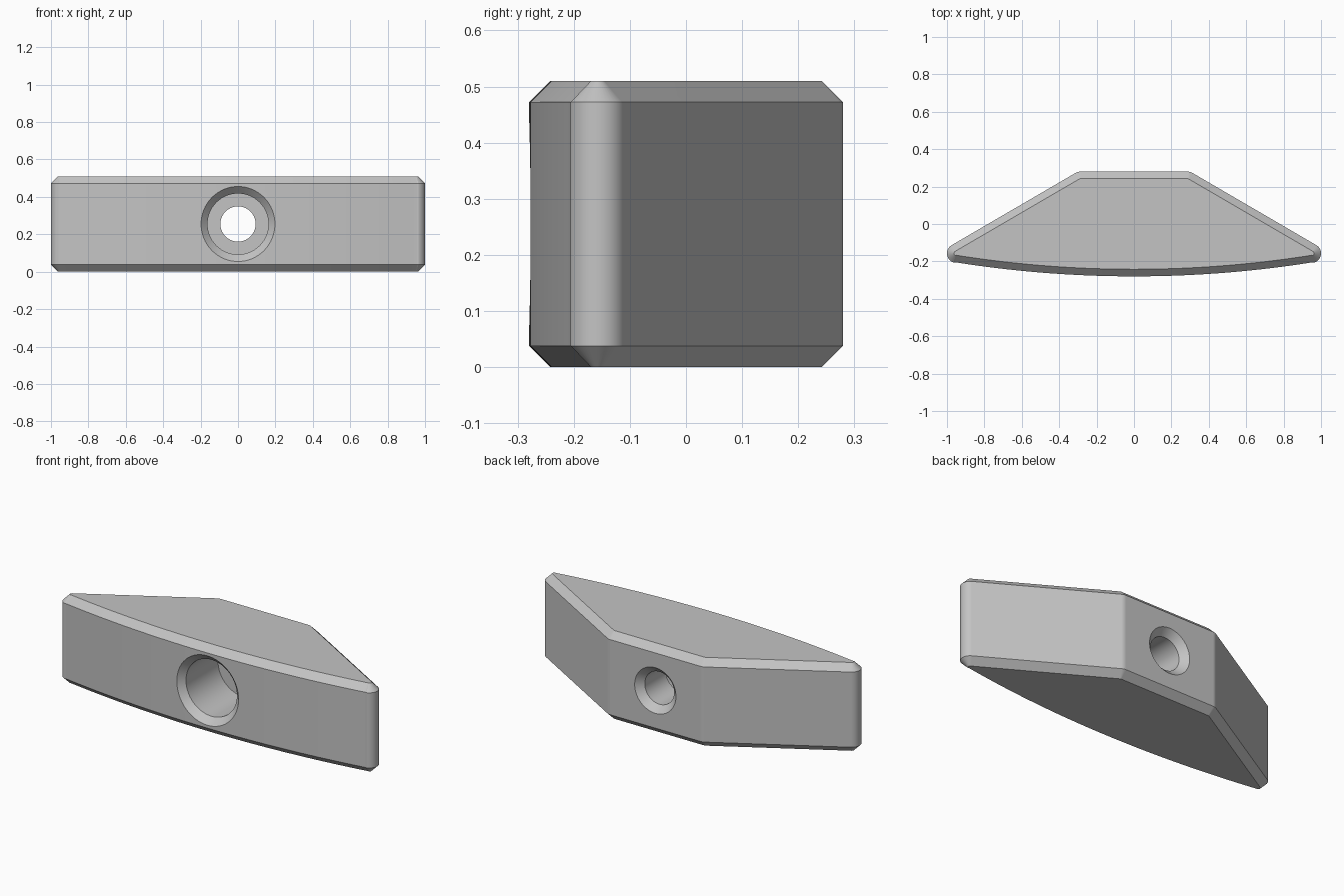
import bpy, bmesh, math
from mathutils import Vector

cube = bpy.data.objects.get("Cube")
if cube:
    bpy.data.objects.remove(cube, do_unlink=True)

HEIGHT, CHAMFER = 0.51, 0.038

grey = bpy.data.materials.new("plain grey")
grey.use_nodes = True
colour = (0.55, 0.55, 0.55, 1)
grey.diffuse_color = colour
grey.node_tree.nodes["Principled BSDF"].inputs["Base Color"].default_value = colour


def make_object(name, bm):
    bmesh.ops.recalc_face_normals(bm, faces=bm.faces)
    mesh = bpy.data.meshes.new(name)
    bm.to_mesh(mesh)
    bm.free()
    mesh.materials.append(grey)
    obj = bpy.data.objects.new(name, mesh)
    bpy.context.collection.objects.link(obj)
    return obj


def arc(cx, cy, r, start, end, steps):
    """Points on an arc, each with its outward normal."""
    out = []
    for i in range(steps + 1):
        a = math.radians(start + (end - start) * i / steps)
        n = Vector((math.cos(a), math.sin(a)))
        out.append((Vector((cx, cy)) + n * r, n))
    return out


def bridge(bm, loops):
    for a, b in zip(loops, loops[1:]):
        for i in range(len(a)):
            j = (i + 1) % len(a)
            bm.faces.new((a[i], a[j], b[j], b[i]))
    bm.faces.new(loops[0])
    bm.faces.new(loops[-1])


# Right half of the outline: bowed front, rounded tip, softened back corner
R = 6.1
sweep = math.degrees(math.asin(0.957 / R))
half = arc(0, R - 0.28, R, -90, -90 + sweep, 24)
half += arc(0.949, -0.157, 0.051, -90 + sweep, 60, 16)[1:]
half += arc(0.287, 0.23, 0.05, 60, 90, 6)
flip = Vector((-1, 1))
outline = half + [(p * flip, n * flip) for p, n in reversed(half[1:])]

# Body with chamfered top and bottom rims
bm = bmesh.new()
levels = [(0, CHAMFER), (CHAMFER, 0), (HEIGHT - CHAMFER, 0), (HEIGHT, CHAMFER)]
bridge(bm, [[bm.verts.new((*(p - n * inset), z)) for p, n in outline]
            for z, inset in levels])
body = make_object("wedge_body", bm)

# Stepped bolt hole, countersunk at both ends: (y, radius)
profile = [(-0.32, 0.24), (-0.242, 0.163), (0.05, 0.163),
           (0.05, 0.094), (0.242, 0.094), (0.32, 0.172)]
bm = bmesh.new()
bridge(bm, [[bm.verts.new((r * math.cos(t), y, HEIGHT / 2 + r * math.sin(t)))
             for t in (math.tau * i / 64 for i in range(64))]
            for y, r in profile])
cutter = make_object("bolt_hole_cutter", bm)
cutter.hide_render = True

cut = body.modifiers.new("bolt hole", 'BOOLEAN')
cut.object = cutter
cut.operation = 'DIFFERENCE'
cut.solver = 'EXACT'
bpy.ops.object.select_all(action='DESELECT')
body.select_set(True)
bpy.context.view_layer.objects.active = body
bpy.ops.object.modifier_apply(modifier=cut.name)
bpy.data.objects.remove(cutter, do_unlink=True)

# Smooth curves, crisp chamfers, flat faces kept flat
bpy.ops.object.shade_smooth_by_angle(angle=math.radians(28))
weighted = body.modifiers.new("flat face normals", 'WEIGHTED_NORMAL')
weighted.keep_sharp = True
